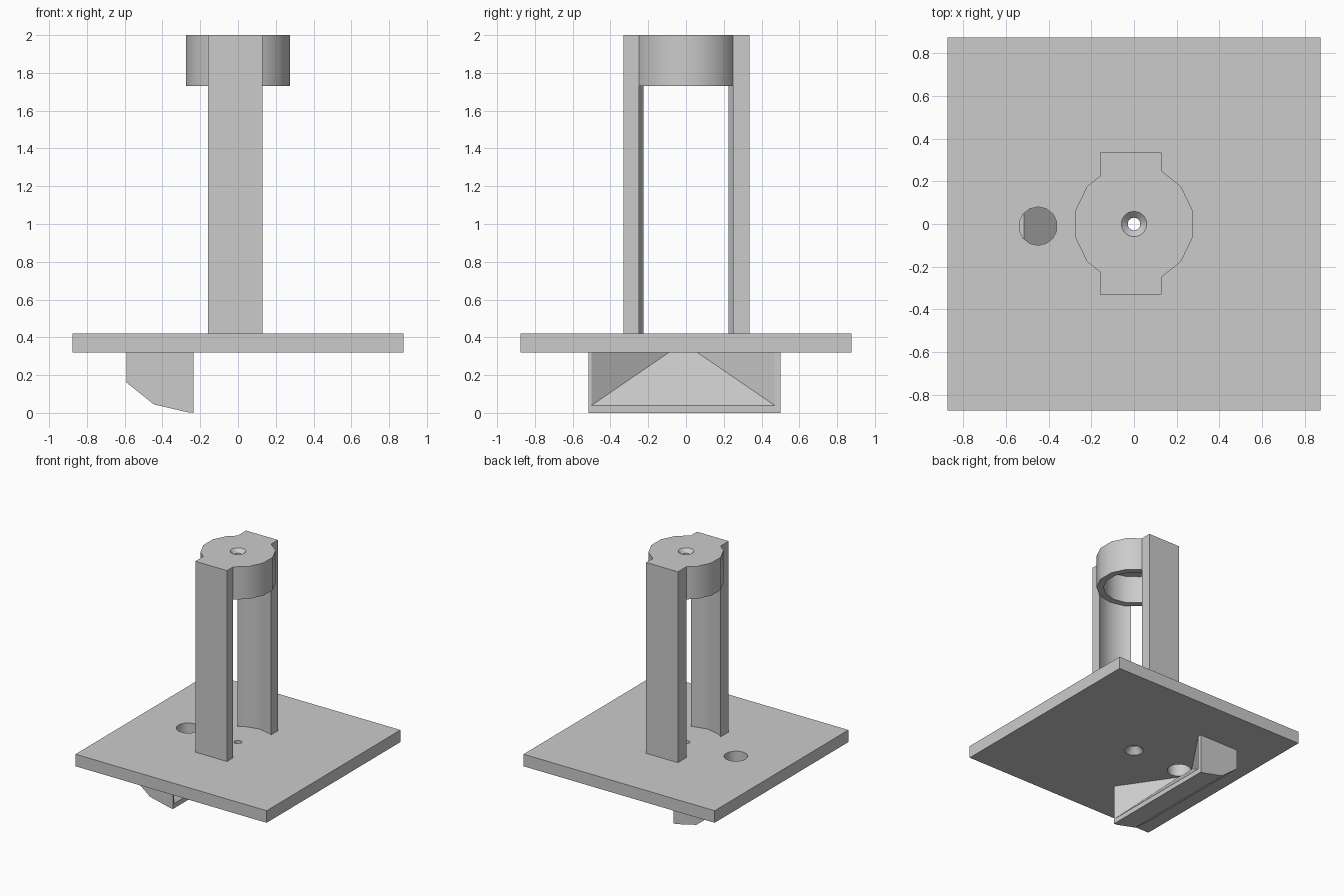
import bpy, bmesh, math
from mathutils import Vector

if "Cube" in bpy.data.objects:
    bpy.data.objects.remove(bpy.data.objects["Cube"])

grey = bpy.data.materials.new("plain_grey")
grey.diffuse_color = (0.6, 0.6, 0.6, 1)
grey.use_nodes = True
grey.node_tree.nodes["Principled BSDF"].inputs["Base Color"].default_value = grey.diffuse_color
SIDES = 14
R = 0.282                      # outer radius of the collar


def finish(name, bm):
    bmesh.ops.recalc_face_normals(bm, faces=bm.faces)
    me = bpy.data.meshes.new(name)
    bm.to_mesh(me)
    bm.free()
    me.materials.append(grey)
    ob = bpy.data.objects.new(name, me)
    bpy.context.collection.objects.link(ob)
    return ob


def smooth(ob):
    bpy.ops.object.select_all(action='DESELECT')
    ob.select_set(True)
    bpy.context.view_layer.objects.active = ob
    bpy.ops.object.shade_smooth_by_angle(angle=math.radians(32))


def prism(name, outline, depth):
    """Extrude a closed 3D outline along a vector."""
    bm = bmesh.new()
    face = bm.faces.new([bm.verts.new(p) for p in outline])
    geo = bmesh.ops.extrude_face_region(bm, geom=[face], use_keep_orig=True)["geom"]
    bmesh.ops.translate(bm, vec=depth, verts=[v for v in geo if isinstance(v, bmesh.types.BMVert)])
    return finish(name, bm)


def lathe(name, profile, sides, center=(0, 0), solid=False):
    """Spin (radius, z) points; a solid gets end caps, otherwise the profile closes on itself."""
    bm = bmesh.new()
    rings = []
    for r, z in profile:
        rings.append([bm.verts.new((center[0] + r * math.cos(math.pi / 2 + i * math.tau / sides),
                                    center[1] + r * math.sin(math.pi / 2 + i * math.tau / sides), z))
                      for i in range(sides)])
    pairs = list(zip(rings, rings[1:])) + ([] if solid else [(rings[-1], rings[0])])
    for a, b in pairs:
        for i in range(sides):
            j = (i + 1) % sides
            bm.faces.new((a[i], a[j], b[j], b[i]))
    if solid:
        bm.faces.new(rings[0])
        bm.faces.new(rings[-1])
    return finish(name, bm)


def cut(ob, cutter):
    mod = ob.modifiers.new("cut", 'BOOLEAN')
    mod.operation = 'DIFFERENCE'
    mod.solver = 'EXACT'
    mod.object = cutter
    bpy.context.view_layer.objects.active = ob
    bpy.ops.object.modifier_apply(modifier=mod.name)
    bpy.data.objects.remove(cutter)


# Square base plate with a feed hole and a screw hole countersunk from below
h = 0.875
plate = prism("base_plate", [(-h, -h, 0.32), (h, -h, 0.32), (h, h, 0.32), (-h, h, 0.32)], (0, 0, 0.1))
cut(plate, lathe("hole_cutter", [(0.09, 0.2), (0.09, 0.5)], SIDES, (-0.45, -0.01), True))
cut(plate, lathe("screw_cutter", [(0.075, 0.315), (0.03, 0.37), (0.03, 0.5)], 16, solid=True))
smooth(plate)

# Hollow collar at the top, countersunk from above
collar = lathe("collar", [(R, 1.73), (R, 2.0), (0.06, 2.0), (0.03, 1.97),
                          (0.03, 1.955), (0.23, 1.955), (0.23, 1.73)], SIDES)
smooth(collar)

# Two upright posts whose inner faces follow the collar
step = math.tau / SIDES


def collar_y(x):
    """Height of the collar polygon above the x axis."""
    pts = [(R * math.sin(k * step), R * math.cos(k * step)) for k in range(-3, 4)]
    for (xa, ya), (xb, yb) in zip(pts, pts[1:]):
        if xa <= x <= xb:
            return ya + (yb - ya) * (x - xa) / (xb - xa)


for name, sign, outer in (("back_post", 1, 0.335), ("front_post", -1, 0.33)):
    inner = [-0.16] + [R * math.sin(k * step) for k in (-1, 0, 1)] + [0.13]
    outline = [(x, sign * collar_y(x), 0.42) for x in inner]
    outline += [(0.13, sign * outer, 0.42), (-0.16, sign * outer, 0.42)]
    smooth(prism(name, outline, (0, 0, 1.58)))

# Chute below the plate, with a tapered ramp leading from the hole to the open side
side = [(-0.59, 0.32), (-0.59, 0.16), (-0.445, 0.045), (-0.27, 0.004), (-0.235, 0), (-0.235, 0.32)]
chute = prism("chute", [(x, -0.515, z) for x, z in side], (0, 1.015, 0))
bm = bmesh.new()
for x, ya, yb, z in ((-0.515, -0.09, 0.06, 0.32), (-0.135, -0.646, 0.616, -0.06)):
    for y in (ya, yb):
        bm.verts.new((x, y, z))
        bm.verts.new((x, y, 0.42))
bmesh.ops.convex_hull(bm, input=bm.verts)
cut(chute, finish("ramp_cutter", bm))
